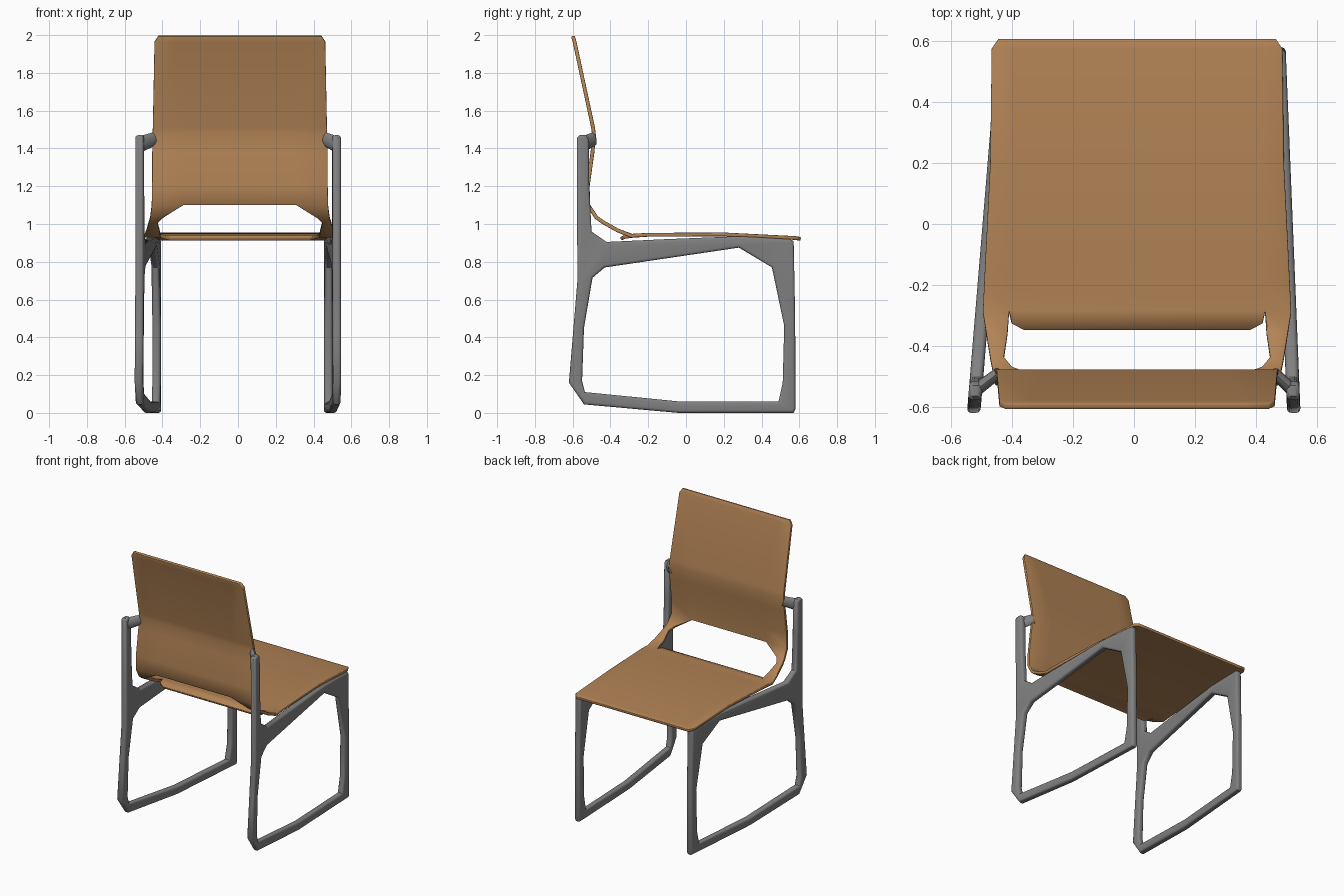
import bpy, bmesh, math
from mathutils import Matrix, Vector

if "Cube" in bpy.data.objects:
    bpy.data.objects.remove(bpy.data.objects["Cube"])


def material(name, rgb):
    m = bpy.data.materials.new(name)
    m.diffuse_color = (*rgb, 1)
    m.use_nodes = True
    m.node_tree.nodes["Principled BSDF"].inputs["Base Color"].default_value = m.diffuse_color
    return m


WOOD = material("warm brown", (0.44, 0.225, 0.09))
METAL = material("mid grey", (0.22, 0.22, 0.22))


def add_object(name, mesh, mat, angle=40):
    ob = bpy.data.objects.new(name, mesh)
    bpy.context.collection.objects.link(ob)
    mesh.materials.clear()
    mesh.materials.append(mat)
    bpy.ops.object.select_all(action='DESELECT')
    ob.select_set(True)
    bpy.context.view_layer.objects.active = ob
    bpy.ops.object.shade_smooth_by_angle(angle=math.radians(angle))
    return ob


# ---- side frames: flat loop profile (y, z) with one opening, rounded edges
OUTER = [(-0.62, 0.16), (-0.54, 0.045), (-0.04, 0.0), (0.57, 0.0), (0.58, 0.02),
         (0.578, 0.5), (0.57, 0.91), (0.55, 0.92), (0.28, 0.935), (-0.1, 0.92),
         (-0.42, 0.905), (-0.5, 0.96), (-0.512, 1.2), (-0.515, 1.45),
         (-0.53, 1.47), (-0.565, 1.47), (-0.578, 1.455), (-0.575, 0.7), (-0.6, 0.4)]
INNER = [(-0.55, 0.17), (-0.535, 0.11), (-0.03, 0.06), (0.49, 0.06), (0.512, 0.16),
         (0.52, 0.46), (0.455, 0.77), (0.28, 0.875), (-0.43, 0.77), (-0.495, 0.715),
         (-0.54, 0.45)]


def side_frame(name, x_back, x_front):
    cu = bpy.data.curves.new(name + "_profile", 'CURVE')
    cu.dimensions = '2D'
    cu.fill_mode = 'BOTH'
    cu.extrude, cu.bevel_depth, cu.bevel_resolution, cu.offset = 0.008, 0.014, 2, -0.014
    for pts in (OUTER, INNER):
        sp = cu.splines.new('POLY')
        sp.points.add(len(pts) - 1)
        for p, (a, b) in zip(sp.points, pts):
            p.co = (a, b, 0, 1)
        sp.use_cyclic_u = True
    tmp = bpy.data.objects.new(name + "_helper", cu)
    bpy.context.collection.objects.link(tmp)
    me = bpy.data.meshes.new_from_object(tmp)
    bpy.data.objects.remove(tmp)
    # stand the profile up and toe it in towards the seat edge
    slope = (x_front - x_back) / 1.15
    mid = x_back + slope * 0.58
    me.transform(Matrix(((slope, 0, 1, mid), (1, 0, 0, 0), (0, 1, 0, 0), (0, 0, 0, 1))))
    bm = bmesh.new()
    bm.from_mesh(me)
    bmesh.ops.remove_doubles(bm, verts=bm.verts, dist=0.0005)
    bmesh.ops.recalc_face_normals(bm, faces=bm.faces)
    bm.to_mesh(me)
    bm.free()
    add_object(name, me, METAL)


side_frame("left_side_frame", -0.523, -0.428)
side_frame("right_side_frame", 0.523, 0.476)


# ---- stubs joining each post to the backrest
def stub(name, s):
    a, b = Vector((s * 0.525, -0.55, 1.42)), Vector((s * 0.452 + 0.008, -0.488, 1.45))
    d = b - a
    rot = d.to_track_quat('Z', 'Y').to_matrix().to_4x4()
    bm = bmesh.new()
    bmesh.ops.create_cone(bm, cap_ends=True, segments=12, radius1=0.036, radius2=0.03,
                          depth=d.length,
                          matrix=Matrix.Translation((a + b) / 2) @ rot @ Matrix.Diagonal((0.6, 1.2, 1, 1)))
    me = bpy.data.meshes.new(name)
    bm.to_mesh(me)
    bm.free()
    add_object(name, me, METAL)


stub("left_back_stub", -1)
stub("right_back_stub", 1)

# ---- one-piece seat and backrest shell: rows of (y, z, half width, inner half width)
SEAT = [(0.607, 0.921, 0.455, 0.40), (0.575, 0.926, 0.477, 0.41), (0.2, 0.945, 0.482, 0.41),
        (-0.2, 0.943, 0.502, 0.415), (-0.29, 0.938, 0.506, 0.42)]
STRIP = [(-0.36, 0.965, 0.495, 0.425), (-0.44, 1.01, 0.482, 0.437), (-0.475, 1.035, 0.475, 0.41)]
BACK = [(-0.518, 1.1, 0.467, 0.30), (-0.52, 1.2, 0.465, 0.30), (-0.495, 1.38, 0.464, 0.30),
        (-0.487, 1.47, 0.463, 0.30), (-0.492, 1.51, 0.461, 0.30), (-0.59, 1.965, 0.452, 0.35),
        (-0.599, 1.995, 0.432, 0.35)]
SHIFT = 0.01
rows = SEAT + STRIP + BACK
bm = bmesh.new()
grid = [[bm.verts.new((x + SHIFT, y, z)) for x in (-w, -i, i, w)] for y, z, w, i in rows]
first_open, last_open = len(SEAT) - 1, len(SEAT) + len(STRIP) - 1
for r in range(len(rows) - 1):
    for c in range(3):
        if c == 1 and first_open <= r <= last_open:
            continue   # opening behind the seat
        a, b = grid[r], grid[r + 1]
        bm.faces.new((a[c], a[c + 1], b[c + 1], b[c]))
# rear lip of the seat curls down
lip = [bm.verts.new((x + SHIFT, y, z)) for x, y, z in
       ((-0.412, -0.325, 0.932), (0.412, -0.325, 0.932), (0.37, -0.345, 0.921), (-0.37, -0.345, 0.921))]
edge = grid[first_open]
bm.faces.new((edge[1], edge[2], lip[1], lip[0]))
bm.faces.new((lip[0], lip[1], lip[2], lip[3]))
bmesh.ops.recalc_face_normals(bm, faces=bm.faces)
me = bpy.data.meshes.new("seat_shell")
bm.to_mesh(me)
bm.free()
shell = add_object("seat_and_backrest", me, WOOD, 60)
sol = shell.modifiers.new("thickness", 'SOLIDIFY')
sol.thickness, sol.offset = 0.02, 0
bev = shell.modifiers.new("soft_edge", 'BEVEL')
bev.width, bev.segments, bev.limit_method, bev.angle_limit = 0.004, 2, 'ANGLE', math.radians(60)
